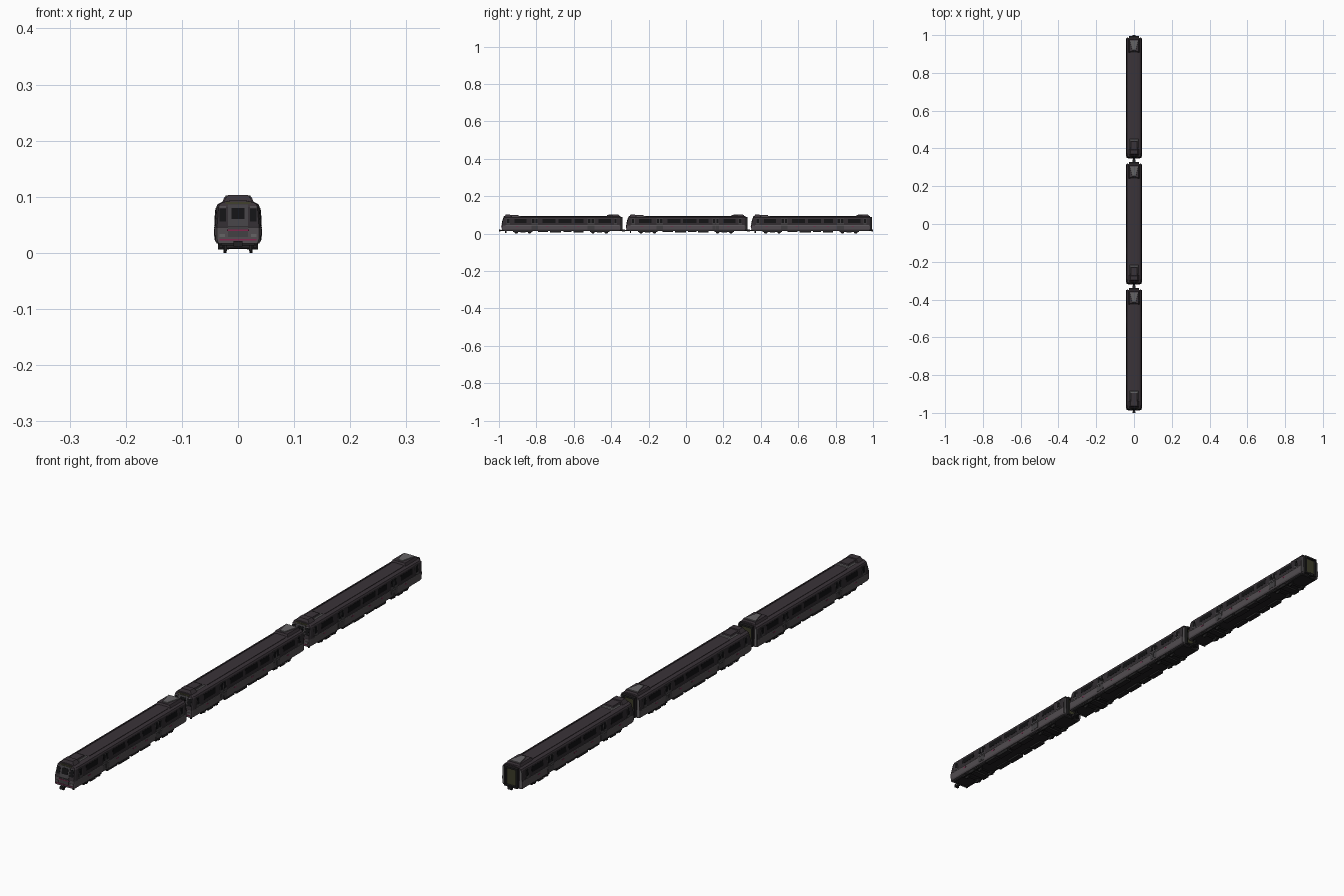
import bpy, bmesh, math
from mathutils import Matrix, Vector

COLOURS = {
    "roof plum": (0.042, 0.033, 0.040), "side dark": (0.030, 0.025, 0.029),
    "lower grey": (0.085, 0.074, 0.082), "glass black": (0.006, 0.006, 0.007),
    "trim grey": (0.13, 0.125, 0.13), "magenta": (0.22, 0.02, 0.075),
    "olive": (0.045, 0.045, 0.022), "underframe": (0.016, 0.015, 0.016),
    "panel grey": (0.055, 0.052, 0.056),
}
MATS = {}
for name, c in COLOURS.items():
    MATS[name] = bpy.data.materials.new(name)
    MATS[name].diffuse_color = (*c, 1)

# half cross-section of the car body, bottom to top: (x, z)
PROFILE = [(0.038, 0.017), (0.041, 0.022), (0.042, 0.044), (0.0415, 0.047),
           (0.0385, 0.082), (0.036, 0.087), (0.029, 0.0905), (0.015, 0.093)]
FRONT, BACK = -0.318, 0.318


def side_x(z):
    for (xa, za), (xb, zb) in zip(PROFILE, PROFILE[1:]):
        if za <= z <= zb:
            return xa + (xb - xa) * (z - za) / (zb - za)
    return PROFILE[-1][0]


def rake(z):
    return max(0, z - 0.047) * 0.28


def hull(bm, low, high):
    """Solid between two matching loops of four corners."""
    a = [bm.verts.new(p) for p in low]
    b = [bm.verts.new(p) for p in high]
    bm.faces.new(a[::-1])
    bm.faces.new(b)
    for i in range(4):
        j = (i + 1) % 4
        bm.faces.new((a[i], a[j], b[j], b[i]))


def box(bm, x0, x1, y0, y1, z0, z1, tx=0, ty=0):
    """Box, with its top drawn in by tx and ty."""
    hull(bm, [(x0, y0, z0), (x1, y0, z0), (x1, y1, z0), (x0, y1, z0)],
         [(x0 + tx, y0 + ty, z1), (x1 - tx, y0 + ty, z1),
          (x1 - tx, y1 - ty, z1), (x0 + tx, y1 - ty, z1)])


def side_plate(bm, y0, y1, z0, z1, t=0.0006):
    """Thin plate following both sloping sides."""
    for s in (-1, 1):
        def ring(z):
            x = side_x(z)
            return [(s * (x - 0.001), y0, z), (s * (x + t), y0, z),
                    (s * (x + t), y1, z), (s * (x - 0.001), y1, z)]
        hull(bm, ring(z0), ring(z1))


def front_plate(bm, x0, x1, z0, z1, t=0.001):
    """Thin plate following the raked front."""
    def ring(z):
        y = FRONT + rake(z)
        return [(x0, y - t, z), (x1, y - t, z), (x1, y + 0.001, z), (x0, y + 0.001, z)]
    hull(bm, ring(z0), ring(z1))


def cylinder_x(bm, x, y, z, r, width):
    m = Matrix.Translation((x, y, z)) @ Matrix.Rotation(math.pi / 2, 4, 'Y')
    bmesh.ops.create_cone(bm, cap_ends=True, segments=16, radius1=r, radius2=r,
                          depth=width, matrix=m)


def make(name, cy, mats, build):
    bm = bmesh.new()
    build(bm)
    bmesh.ops.recalc_face_normals(bm, faces=bm.faces)
    me = bpy.data.meshes.new(name)
    bm.to_mesh(me)
    bm.free()
    for m in mats:
        me.materials.append(MATS[m])
    ob = bpy.data.objects.new(name, me)
    ob.location.y = cy
    bpy.context.collection.objects.link(ob)


def body(bm):
    stations = [(FRONT, 0.90), (FRONT + 0.005, 0.965), (FRONT + 0.014, 1),
                (BACK - 0.004, 1), (BACK, 0.96)]
    rings = []
    for i, (y, k) in enumerate(stations):
        r = [(x * k, y + (rake(z) if i < 3 else 0), z) for x, z in PROFILE]
        r += [(-x, y2, z) for x, y2, z in reversed(r)]
        rings.append([bm.verts.new(p) for p in r])
    n = len(rings[0])
    for a, b in zip(rings, rings[1:]):
        for i in range(n):
            bm.faces.new((a[i], a[(i + 1) % n], b[(i + 1) % n], b[i]))
    for r in (rings[0], rings[-1]):
        for i in range(n // 2 - 1):
            bm.faces.new((r[i], r[i + 1], r[n - 2 - i], r[n - 1 - i]))
    for f in bm.faces:   # colour by height: skirt, side, roof
        z = f.calc_center_median().z
        f.material_index = 0 if z < 0.045 else 1 if z < 0.083 else 2


def windows(bm):
    for y0, y1 in ((-0.25, -0.185), (-0.10, -0.03), (-0.015, 0.055), (0.07, 0.12), (0.20, 0.265)):
        side_plate(bm, y0, y1, 0.058, 0.077)
    for y in (-0.283, -0.150, -0.132, 0.150, 0.168, 0.290):   # door windows
        side_plate(bm, y - 0.006, y + 0.006, 0.056, 0.078, 0.0016)
    for s in (-1, 1):
        front_plate(bm, s * 0.027 - 0.006, s * 0.027 + 0.006, 0.056, 0.079)
    front_plate(bm, -0.012, 0.012, 0.060, 0.080, 0.003)


def doors(bm):
    for y in (-0.150, -0.132, 0.150, 0.168):
        side_plate(bm, y - 0.0085, y + 0.0085, 0.048, 0.081, 0.001)
        side_plate(bm, y - 0.0085, y + 0.0085, 0.023, 0.0435, 0.001)
    for y in (-0.283, 0.290):
        side_plate(bm, y - 0.009, y + 0.009, 0.048, 0.081, 0.001)
    front_plate(bm, -0.018, 0.018, 0.048, 0.086, 0.002)
    front_plate(bm, -0.018, 0.018, 0.028, 0.046, 0.002)


def trim(bm):
    side_plate(bm, FRONT + 0.02, BACK - 0.006, 0.0442, 0.0465, 0.0012)
    for s in (-1, 1):
        front_plate(bm, s * 0.028 - 0.005, s * 0.028 + 0.005, 0.028, 0.034, 0.002)  # lamps
        front_plate(bm, s * 0.027 - 0.006, s * 0.027 + 0.006, 0.0805, 0.083, 0.002)
        box(bm, s * 0.034 - 0.003, s * 0.034 + 0.003, BACK, BACK + 0.002, 0.022, 0.083)
        # roof access panels
    box(bm, -0.024, 0.024, -0.266, -0.215, 0.09, 0.0955, 0.004, 0.004)
    hull(bm, [(-0.026, 0.308, 0.09), (0.026, 0.308, 0.09), (0.012, 0.25, 0.09), (-0.012, 0.25, 0.09)],
         [(-0.022, 0.305, 0.1025), (0.022, 0.305, 0.1025), (0.009, 0.253, 0.1025), (-0.009, 0.253, 0.1025)])


def stripes(bm):
    front_plate(bm, -0.020, 0.020, 0.039, 0.0415, 0.003)
    front_plate(bm, -0.033, 0.033, 0.0225, 0.0245, 0.002)
    for y in (-0.235, -0.075, 0.02, 0.09, 0.225):
        side_plate(bm, y - 0.007, y + 0.007, 0.036, 0.039)


def roof_pods(bm):
    box(bm, -0.030, 0.030, -0.303, -0.268, 0.086, 0.103, 0.012, 0.006)
    box(bm, -0.021, 0.021, -0.296, -0.225, 0.086, 0.1, 0.005, 0.004)
    box(bm, -0.030, 0.030, 0.240, 0.314, 0.086, 0.1, 0.006, 0.005)
    for s in (-1, 1):   # roof edge ribs
        box(bm, s * 0.024 - 0.001, s * 0.024 + 0.001, -0.21, 0.235, 0.09, 0.0928)


def gangway(bm):
    for s in (-1, 1):
        box(bm, s * 0.023 - 0.003, s * 0.023 + 0.003, BACK - 0.002, BACK + 0.010, 0.020, 0.088)
    box(bm, -0.026, 0.026, BACK - 0.002, BACK + 0.010, 0.083, 0.089)
    box(bm, -0.026, 0.026, BACK - 0.002, BACK + 0.010, 0.018, 0.023)


def gangway_door(bm):
    box(bm, -0.020, 0.020, BACK - 0.002, BACK + 0.002, 0.023, 0.083)
    front_plate(bm, -0.022, 0.022, 0.087, 0.0905, 0.002)   # front header strip


def underframe(bm):
    box(bm, -0.030, 0.030, FRONT + 0.012, BACK - 0.006, 0.013, 0.0185)
    for y0, y1, z in ((-0.125, -0.07, 0.008), (-0.06, 0.0, 0.006),
                      (0.012, 0.055, 0.008), (0.065, 0.12, 0.007)):
        for s in (-1, 1):
            box(bm, s * 0.026 - 0.010, s * 0.026 + 0.010, y0, y1, z, 0.018)
    # couplers
    box(bm, -0.004, 0.004, -0.329, FRONT + 0.03, 0.013, 0.019)
    box(bm, -0.008, 0.008, -0.333, -0.325, 0.011, 0.021)
    box(bm, -0.004, 0.004, BACK - 0.03, 0.329, 0.013, 0.019)
    box(bm, -0.008, 0.008, 0.325, 0.333, 0.011, 0.021)
    for s in (-1, 1):   # rail guards under the front
        box(bm, s * 0.022 - 0.002, s * 0.022 + 0.002, -0.300, -0.294, 0.003, 0.018)


def bogies(bm):
    for yc in (-0.205, 0.205):
        box(bm, -0.024, 0.024, yc - 0.012, yc + 0.012, 0.007, 0.016)
        for s in (-1, 1):
            box(bm, s * 0.030 - 0.003, s * 0.030 + 0.003, yc - 0.052, yc + 0.052, 0.009, 0.0145)
            box(bm, s * 0.032 - 0.003, s * 0.032 + 0.003, yc - 0.014, yc + 0.014, 0.006, 0.017)
            for d in (-0.036, 0.036):
                cylinder_x(bm, s * 0.023, yc + d, 0.0105, 0.0105, 0.005)
                box(bm, s * 0.033 - 0.003, s * 0.033 + 0.003, yc + d - 0.005, yc + d + 0.005, 0.007, 0.015)
        for d in (-0.036, 0.036):
            cylinder_x(bm, 0, yc + d, 0.0105, 0.003, 0.046)


# three identical cars in a row
for i in range(3):
    cy = (i - 1) * 0.667
    n = f"car_{i + 1}_"
    make(n + "body", cy, ["lower grey", "side dark", "roof plum"], body)
    make(n + "windows", cy, ["glass black"], windows)
    make(n + "doors", cy, ["panel grey"], doors)
    make(n + "trim", cy, ["trim grey"], trim)
    make(n + "stripes", cy, ["magenta"], stripes)
    make(n + "roof_pods", cy, ["roof plum"], roof_pods)
    make(n + "gangway", cy, ["underframe"], gangway)
    make(n + "gangway_door", cy, ["olive"], gangway_door)
    make(n + "underframe", cy, ["underframe"], underframe)
    make(n + "bogies", cy, ["underframe"], bogies)
